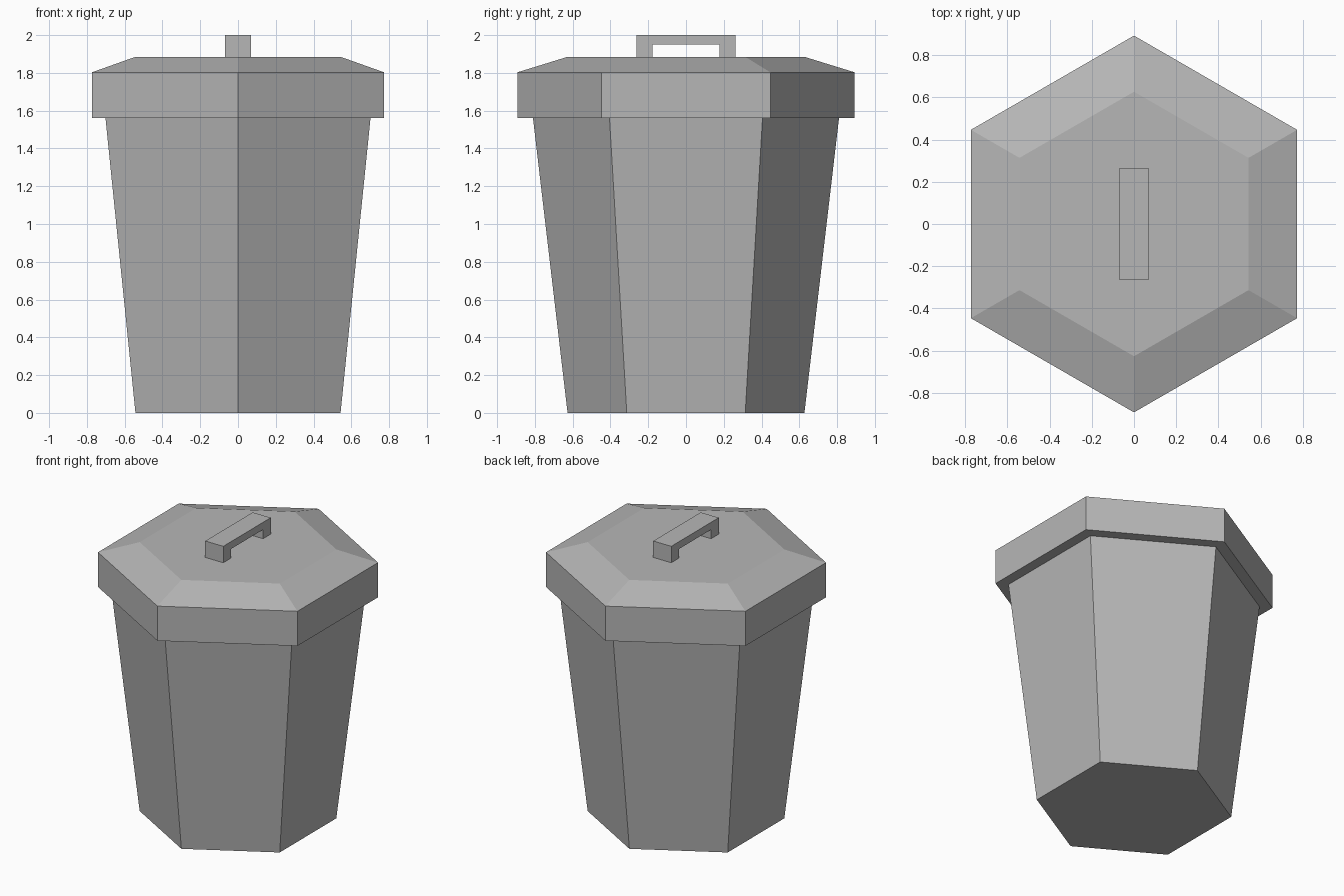
import bpy, bmesh, math

cube = bpy.data.objects.get("Cube")
if cube:
    bpy.data.objects.remove(cube, do_unlink=True)

GREY = (0.47, 0.47, 0.47, 1.0)
metal = bpy.data.materials.new("grey_metal")
metal.use_nodes = True
metal.diffuse_color = GREY
metal.node_tree.nodes["Principled BSDF"].inputs["Base Color"].default_value = GREY


def add_object(name, bm):
    bmesh.ops.recalc_face_normals(bm, faces=bm.faces)
    mesh = bpy.data.meshes.new(name)
    bm.to_mesh(mesh)
    bm.free()
    mesh.materials.append(metal)
    obj = bpy.data.objects.new(name, mesh)
    bpy.context.collection.objects.link(obj)
    return obj


def hex_loft(name, profile):
    """Closed six-sided solid through (radius, height) rings, corners on +-y."""
    bm = bmesh.new()
    angles = [math.radians(30 + 60 * i) for i in range(6)]
    rings = [[bm.verts.new((r * math.cos(a), r * math.sin(a), z)) for a in angles]
             for r, z in profile]
    for low, high in zip(rings, rings[1:]):
        for i in range(6):
            j = (i + 1) % 6
            bm.faces.new((low[i], low[j], high[j], high[i]))
    bm.faces.new(rings[0][::-1])
    bm.faces.new(rings[-1])
    return add_object(name, bm)


# Tapered bin body, ending under the lid
hex_loft("bin_body", [(0.627, 0), (0.81, 1.56)])

# Overhanging lid with a sloped shoulder and flat top
hex_loft("lid", [(0.893, 1.56), (0.893, 1.803), (0.627, 1.885)])

# Bridge-shaped handle: side outline extruded across x
half = [(0.263, 1.885), (0.263, 2.0)]
inner = [(0.178, 1.949), (0.178, 1.885)]
outline = half + [(-y, z) for y, z in reversed(half)]
outline += [(-y, z) for y, z in reversed(inner)] + inner
bm = bmesh.new()
side = bm.faces.new([bm.verts.new((-0.07, y, z)) for y, z in outline])
grown = bmesh.ops.extrude_face_region(bm, geom=[side], use_keep_orig=True)
moved = [v for v in grown["geom"] if isinstance(v, bmesh.types.BMVert)]
bmesh.ops.translate(bm, verts=moved, vec=(0.14, 0, 0))
add_object("lid_handle", bm)
